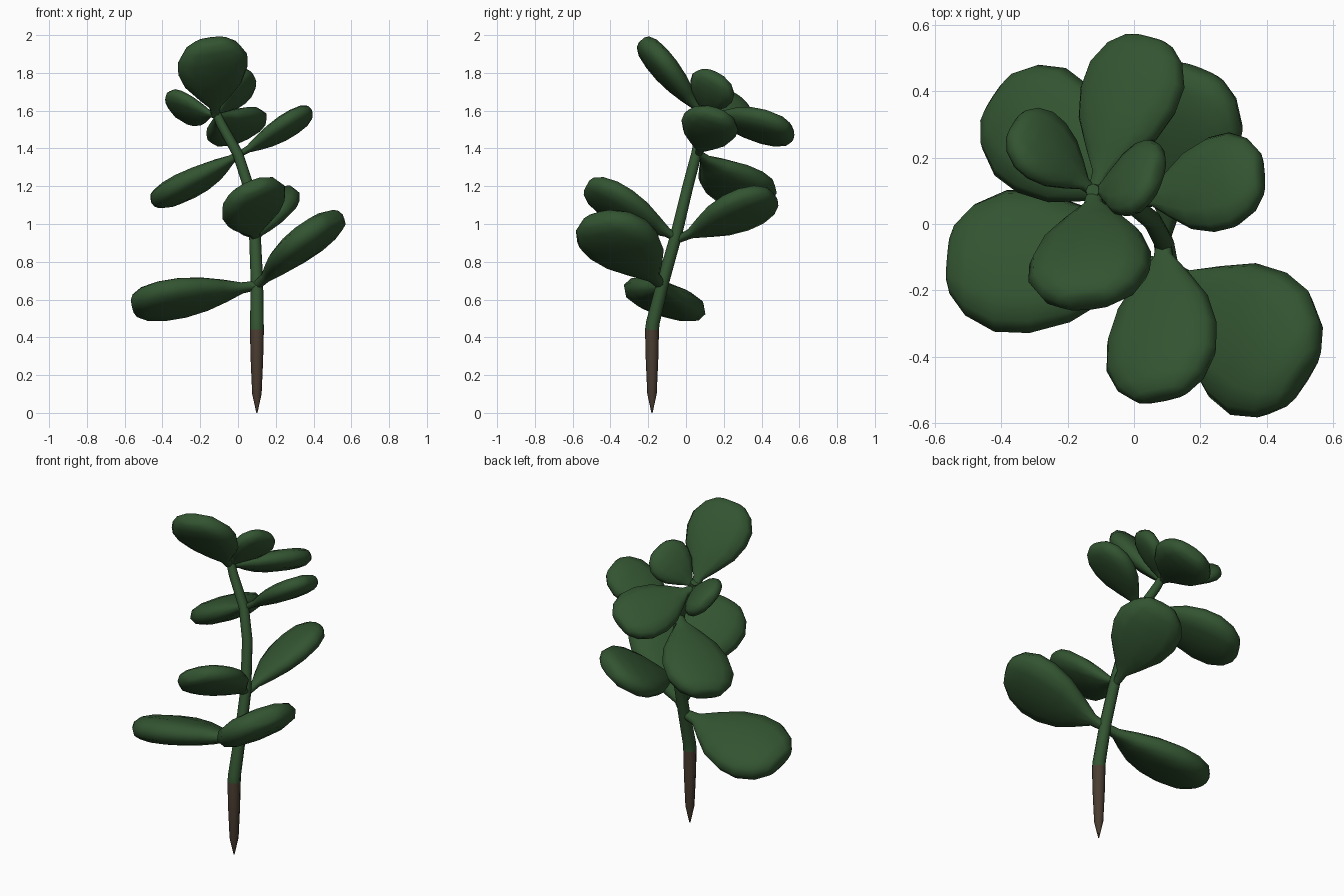
import bpy
import math
from mathutils import Vector, Matrix

cube = bpy.data.objects.get("Cube")
if cube:
    bpy.data.objects.remove(cube, do_unlink=True)


def make_material(name, color):
    mat = bpy.data.materials.new(name)
    mat.use_nodes = True
    mat.diffuse_color = color
    mat.node_tree.nodes["Principled BSDF"].inputs["Base Color"].default_value = color
    return mat


green = make_material("leaf green", (0.033, 0.09, 0.031, 1))
brown = make_material("bark brown", (0.07, 0.047, 0.031, 1))


def loft(name, rings, materials):
    """Skin a list of equal rings and close both ends."""
    n = len(rings[0])
    verts = [p for ring in rings for p in ring]
    faces = []
    for r in range(len(rings) - 1):
        for i in range(n):
            j = (i + 1) % n
            a, b = r * n, (r + 1) * n
            faces.append((a + i, a + j, b + j, b + i))
    faces.append(tuple(reversed(range(n))))
    faces.append(tuple(range(len(verts) - n, len(verts))))
    mesh = bpy.data.meshes.new(name)
    mesh.from_pydata(verts, [], faces)
    for mat in materials:
        mesh.materials.append(mat)
    obj = bpy.data.objects.new(name, mesh)
    bpy.context.collection.objects.link(obj)
    bpy.ops.object.select_all(action="DESELECT")
    obj.select_set(True)
    bpy.context.view_layer.objects.active = obj
    bpy.ops.object.shade_smooth_by_angle(angle=math.radians(60))
    return obj


def section(center, side, up, width, height, count, power=1.0):
    """Ellipse, made boxier by a power below one."""
    def bulge(v):
        return math.copysign(abs(v) ** power, v)
    angles = [math.tau * i / count for i in range(count)]
    return [center + side * width * bulge(math.cos(a))
            + up * height * bulge(math.sin(a)) for a in angles]


# Paddle outline: distance along the leaf, width share, thickness share
OUTLINE = [(0, .11, .3), (.12, .16, .35), (.26, .48, .62), (.42, .81, .85),
           (.6, .98, 1), (.76, .98, 1), (.9, .77, .9), (.98, .48, .62),
           (1, .3, .32)]


def leaf(name, base, tip, half_width, roll):
    base, tip = Vector(base), Vector(tip)
    axis = (tip - base).normalized()
    side = axis.cross(Vector((0, 0, 1))).normalized()
    # positive roll lifts the side that is on the right when looking outwards
    side = Matrix.Rotation(math.radians(-roll), 3, axis) @ side
    up = side.cross(axis)
    rings = [section(base.lerp(tip, t), side, up, half_width * w,
                     half_width * 0.34 * h, 12, 0.8) for t, w, h in OUTLINE]
    loft(name, rings, [green])


# Stem: pointed woody foot, then a leaning green shoot
PATH = [((.1, -.18, 0), .003), ((.1, -.18, .1), .025), ((.1, -.18, .28), .033),
        ((.1, -.18, .44), .037), ((.1, -.175, .48), .036), ((.1, -.12, .7), .033),
        ((.09, -.055, .93), .031), ((.055, .01, 1.2), .029),
        ((0, .055, 1.37), .028), ((-.09, .085, 1.53), .026),
        ((-.125, .1, 1.61), .022)]
points = [Vector(p) for p, _ in PATH]
stem_rings = []
for i, (_, radius) in enumerate(PATH):
    along = (points[min(i + 1, len(PATH) - 1)] - points[max(i - 1, 0)]).normalized()
    side = Vector((0, 1, 0)).cross(along).normalized()
    stem_rings.append(section(points[i], side, along.cross(side), radius, radius, 8))
stem = loft("stem", stem_rings, [green, brown])
for face in stem.data.polygons:
    face.material_index = 1 if face.center.z < 0.44 else 0

# Leaves, pair by pair up the stem
low, middle = (.1, -.13, .675), (.09, -.04, .92)
high, crown = (.01, .065, 1.37), (-.12, .095, 1.575)
leaf("low_right_leaf", low, (.505, -.47, 1.035), .23, -14)
leaf("low_left_leaf", low, (-.56, -.105, .565), .23, -18)
leaf("middle_front_leaf", middle, (.08, -.525, 1.205), .185, -25)
leaf("middle_back_leaf", middle, (.19, .465, 1.15), .19, 24)
leaf("high_left_leaf", high, (-.415, .385, 1.12), .2, 8)
leaf("high_right_leaf", high, (.385, .155, 1.595), .153, 20)
leaf("crown_back_leaf", crown, (.05, .56, 1.485), .17, 28)
leaf("crown_front_leaf", crown, (-.14, -.235, 1.972), .19, -12)
leaf("crown_left_leaf", crown, (-.36, .305, 1.635), .13, -42)
leaf("crown_right_leaf", crown, (.075, .16, 1.79), .13, 42)
